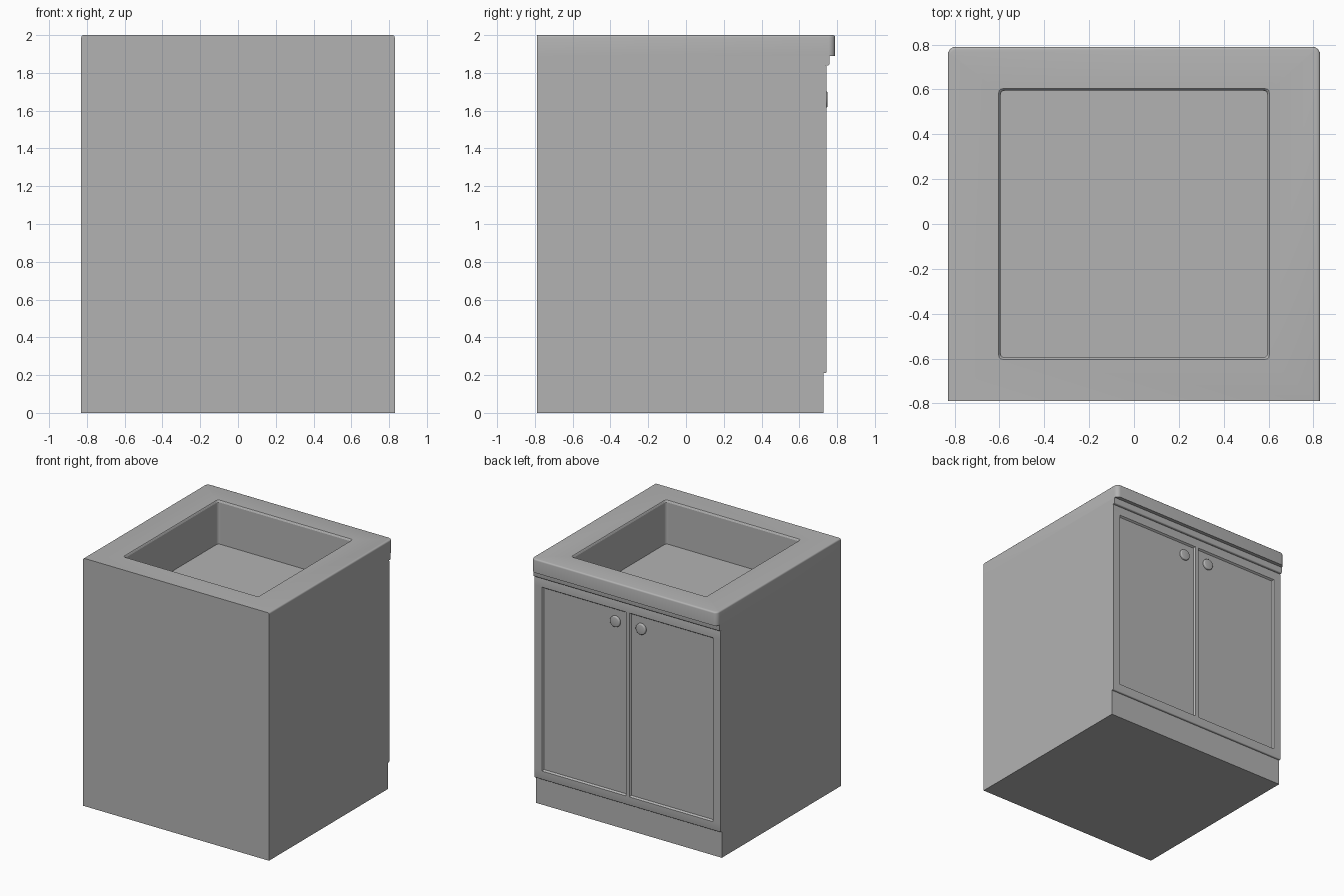
import bpy
import bmesh
import math
from mathutils import Matrix, Vector

cube = bpy.data.objects.get("Cube")
if cube:
    bpy.data.objects.remove(cube, do_unlink=True)

GREY = (0.45, 0.45, 0.45, 1)
paint = bpy.data.materials.new("plain grey")
paint.use_nodes = True
paint.diffuse_color = GREY
paint.node_tree.nodes["Principled BSDF"].inputs["Base Color"].default_value = GREY

W, FLAT_Y, EDGE_Y = 0.83, -0.79, 0.79   # half width, plain side, overhanging side
BODY_Y, TOP_Z = 0.728, 1.89             # cabinet front, underside of worktop


def finish(bm, name, smooth=True):
    bmesh.ops.recalc_face_normals(bm, faces=bm.faces)
    mesh = bpy.data.meshes.new(name)
    bm.to_mesh(mesh)
    bm.free()
    mesh.materials.append(paint)
    obj = bpy.data.objects.new(name, mesh)
    bpy.context.collection.objects.link(obj)
    if smooth:
        bpy.ops.object.select_all(action="DESELECT")
        obj.select_set(True)
        bpy.context.view_layer.objects.active = obj
        bpy.ops.object.shade_smooth_by_angle(angle=math.radians(35))
    return obj


def box(lo, hi):
    bm = bmesh.new()
    lo, hi = Vector(lo), Vector(hi)
    bmesh.ops.create_cube(bm, size=1, matrix=Matrix.Translation((lo + hi) / 2)
                          @ Matrix.Diagonal((*(hi - lo), 1)))
    return bm


def bevel(bm, rule, width, segments=3):
    edges = [e for e in bm.edges if rule(*(v.co for v in e.verts))]
    bmesh.ops.bevel(bm, geom=edges, offset=width, segments=segments,
                    profile=0.5, affect="EDGES")


def rounded_square(half, radius, z, steps=3):
    points = []
    for quarter in range(4):
        for i in range(steps + 1):
            mid = math.pi / 2 * quarter + math.pi / 4
            a = math.pi / 2 * (quarter + i / steps)
            c = half - radius
            points.append((c * math.copysign(1, math.cos(mid)) + radius * math.cos(a),
                           c * math.copysign(1, math.sin(mid)) + radius * math.sin(a), z))
    return points


# Basin cutter: straight walls with a slightly flared rim
bm = bmesh.new()
loops = [[bm.verts.new(p) for p in rounded_square(h, 0.02, z)]
         for h, z in ((0.595, 1.65), (0.595, 1.986), (0.6, 1.996), (0.61, 2.006))]
for low, high in zip(loops, loops[1:]):
    for i in range(len(low)):
        j = (i + 1) % len(low)
        bm.faces.new((low[i], low[j], high[j], high[i]))
bm.faces.new(loops[0])
bm.faces.new(loops[-1])
cutter = finish(bm, "basin_cutter", False)
cutter.hide_render = True
cutter.hide_viewport = True


def cut_basin(obj):
    mod = obj.modifiers.new("basin", "BOOLEAN")
    mod.operation = "DIFFERENCE"
    mod.solver = "EXACT"
    mod.object = cutter


# Cabinet body with the basin sunk into it
cut_basin(finish(box((-W, FLAT_Y, 0), (W, BODY_Y, TOP_Z)), "cabinet_body", False))

# Worktop: rounded corners on the overhanging side, softened upper edge
bm = box((-W, FLAT_Y, TOP_Z), (W, EDGE_Y, 2))
bevel(bm, lambda a, b: min(a.y, b.y) > 0 and abs(a.z - b.z) > 0.05, 0.035, 5)
bevel(bm, lambda a, b: min(a.z, b.z) > 1.99 and max(a.y, b.y) > 0, 0.012)
cut_basin(finish(bm, "worktop"))

# Rail under the worktop
bm = box((-W, BODY_Y - 0.02, 1.84), (W, 0.76, TOP_Z))
bevel(bm, lambda a, b: min(a.y, b.y) > 0.75 and max(a.z, b.z) < 1.85, 0.008)
finish(bm, "rail")

# Pair of doors with recessed panels
bm = box((-W, BODY_Y - 0.02, 0.21), (W, 0.745, 1.84))
bevel(bm, lambda a, b: min(a.y, b.y) > 0.74 and abs(a.z - b.z) < 0.01, 0.008)
cuts = [((x, 0, 0), (1, 0, 0)) for x in (-0.765, -0.015, 0.015, 0.765)]
cuts += [((0, 0, z), (0, 0, 1)) for z in (0.28, 1.765)]
for point, normal in cuts:
    bmesh.ops.bisect_plane(bm, geom=bm.verts[:] + bm.edges[:] + bm.faces[:],
                           plane_co=point, plane_no=normal)
bm.normal_update()
panels = [f for f in bm.faces if f.normal.y > 0.9
          and 0.1 < abs(f.calc_center_median().x) < 0.7
          and 0.5 < f.calc_center_median().z < 1.5]
bmesh.ops.inset_individual(bm, faces=panels, thickness=0.014, depth=-0.014)
finish(bm, "doors")

# Round knobs
for side, name in ((1, "left_knob"), (-1, "right_knob")):
    bm = bmesh.new()
    spin = Matrix.Translation((side * 0.115, 0.737, 1.66)) @ Matrix.Rotation(-math.pi / 2, 4, "X")
    bmesh.ops.create_cone(bm, cap_ends=True, segments=32, radius1=0.044,
                          radius2=0.044, depth=0.024, matrix=spin)
    bevel(bm, lambda a, b: min(a.y, b.y) > 0.745, 0.008)
    finish(bm, name)
